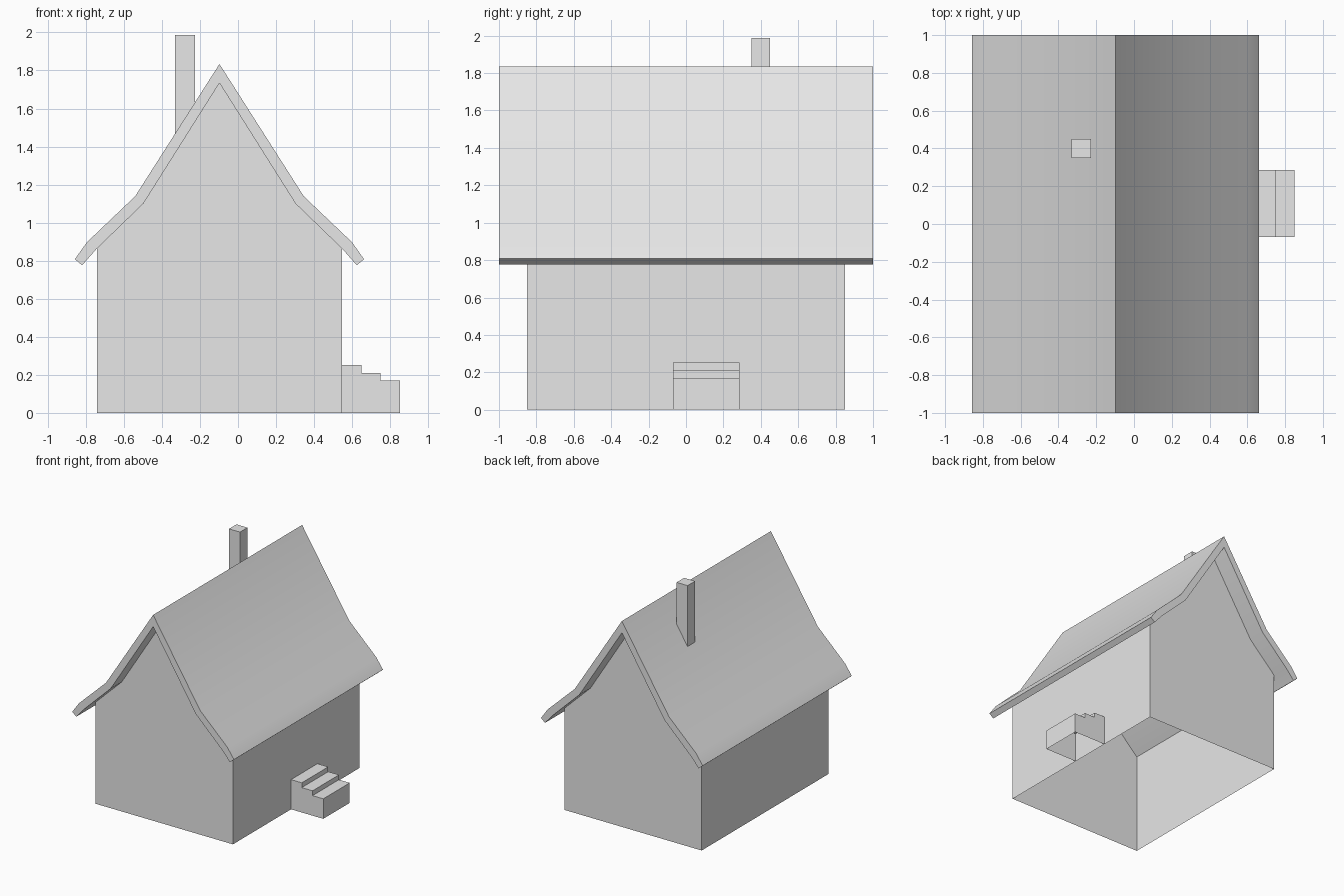
import bpy, bmesh

cube = bpy.data.objects.get("Cube")
if cube:
    bpy.data.objects.remove(cube, do_unlink=True)

# One plain grey for the whole house
grey = bpy.data.materials.new("light_grey")
grey.use_nodes = True
colour = (0.8, 0.8, 0.8, 1)
grey.diffuse_color = colour
grey.node_tree.nodes["Principled BSDF"].inputs["Base Color"].default_value = colour

MID = -0.0975  # x of the ridge


def extrude(name, profile, y0, y1, open_edges=()):
    """Extrude an x-z outline along y, leaving the listed edges open."""
    bm = bmesh.new()
    front = [bm.verts.new((x, y0, z)) for x, z in profile]
    back = [bm.verts.new((x, y1, z)) for x, z in profile]
    bm.faces.new(front)
    bm.faces.new(back[::-1])
    n = len(profile)
    for i in range(n):
        if i not in open_edges:
            j = (i + 1) % n
            bm.faces.new((front[j], front[i], back[i], back[j]))
    if not open_edges:
        bmesh.ops.recalc_face_normals(bm, faces=bm.faces)
    mesh = bpy.data.meshes.new(name)
    bm.to_mesh(mesh)
    bm.free()
    mesh.materials.append(grey)
    obj = bpy.data.objects.new(name, mesh)
    bpy.context.collection.objects.link(obj)
    return obj


def at_ridge(points):
    return [(MID + x, z) for x, z in points]


def mirrored(half):
    """Full outline from a right half that starts on the ridge."""
    return [(-x, z) for x, z in half[:0:-1]] + half


# Roof slab with flared eaves
outer = [(0, 1.834), (0.443, 1.139), (0.697, 0.897), (0.76, 0.808)]
inner = [(0, 1.734), (0.4, 1.10), (0.648, 0.86), (0.722, 0.776)]
roof = extrude("roof", at_ridge(mirrored(outer)[::-1] + mirrored(inner)), -1, 1)
bpy.ops.object.select_all(action="DESELECT")
roof.select_set(True)
bpy.context.view_layer.objects.active = roof
bpy.ops.object.shade_smooth_by_angle()

# Walls: hollow shell, open to the ground and to the roof underside
wall = [(0.645, 0), (0.645, 0.863)] + inner[1::-1]
wall += [(-x, z) for x, z in wall[-2::-1]]
extrude("walls", at_ridge(wall)[::-1], -0.85, 0.85, open_edges=(1, 2, 3, 4, 6))

# Chimney, its foot cut to the roof slope
extrude("chimney", [(-0.33, 1.42), (-0.227, 1.58), (-0.227, 1.987), (-0.33, 1.987)],
        0.35, 0.45)

# Entrance steps, open underneath
tread, top, drop = 0.101, 0.252, 0.041
x = MID + 0.645
steps = [(x, 0), (x, top)]
for i in range(3):
    z = top - i * drop
    steps += [(x + (i + 1) * tread, z), (x + (i + 1) * tread, z - drop if i < 2 else 0)]
extrude("steps", steps[::-1], -0.07, 0.285, open_edges=(len(steps) - 1, len(steps) - 2))
